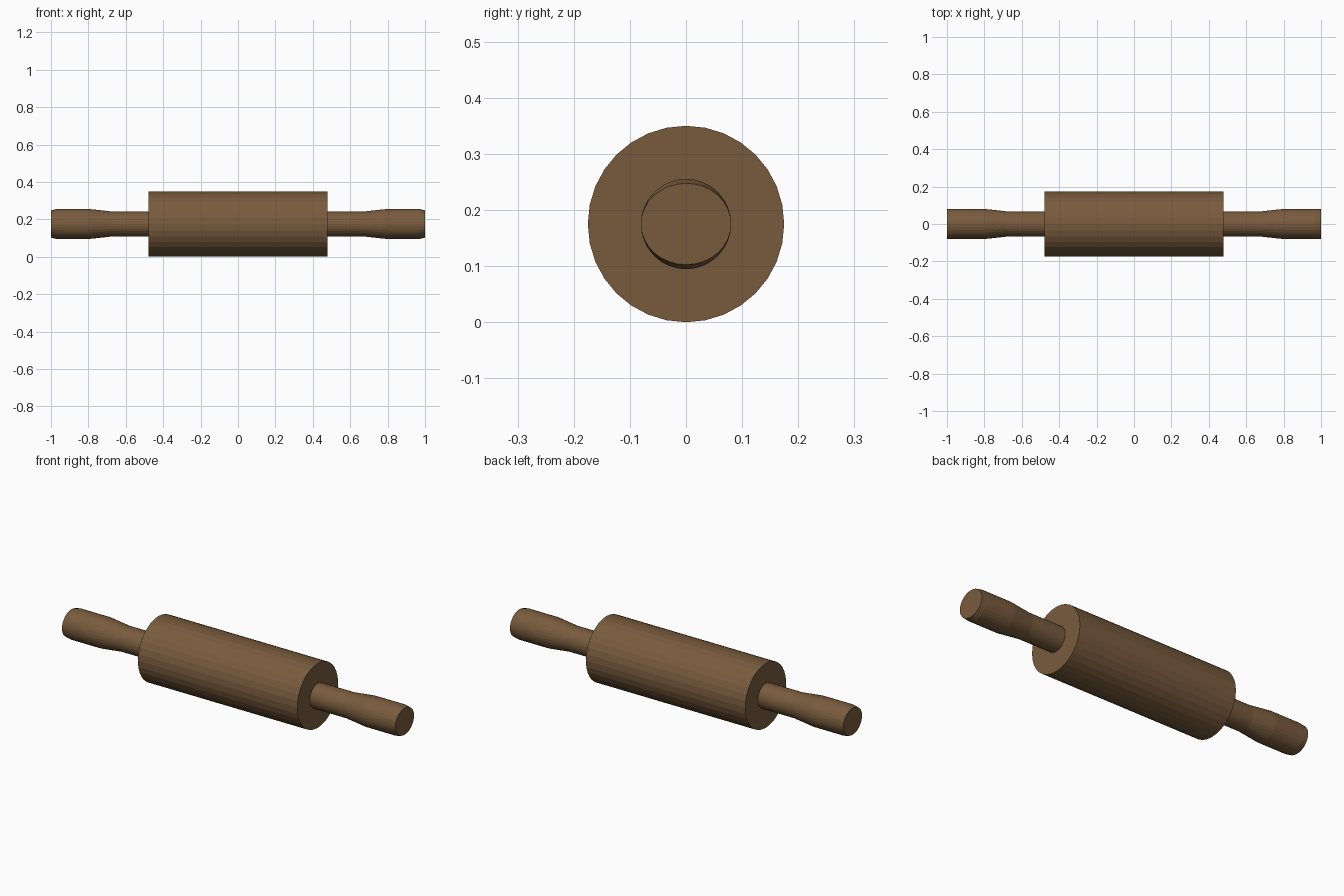
import bpy
import bmesh
from math import cos, sin, tau

if "Cube" in bpy.data.objects:
    bpy.data.objects.remove(bpy.data.objects["Cube"])

SIDES = 32
AXIS_Z = 0.175

wood = bpy.data.materials.new("wood")
wood.diffuse_color = (0.19, 0.105, 0.047, 1)
wood.use_nodes = True
wood.node_tree.nodes["Principled BSDF"].inputs["Base Color"].default_value = wood.diffuse_color


def turned_part(name, profile):
    """Loft rings (x, y radius, z radius) along the x axis and cap both ends."""
    bm = bmesh.new()
    rings = []
    for x, ry, rz in profile:
        rings.append([bm.verts.new((x, ry * cos(tau * i / SIDES), AXIS_Z + rz * sin(tau * i / SIDES)))
                      for i in range(SIDES)])
    for a, b in zip(rings, rings[1:]):
        for i in range(SIDES):
            j = (i + 1) % SIDES
            bm.faces.new((a[i], a[j], b[j], b[i]))
    bm.faces.new(rings[0])
    bm.faces.new(rings[-1])
    bmesh.ops.recalc_face_normals(bm, faces=bm.faces)
    mesh = bpy.data.meshes.new(name)
    bm.to_mesh(mesh)
    bm.free()
    mesh.materials.append(wood)
    obj = bpy.data.objects.new(name, mesh)
    bpy.context.collection.objects.link(obj)
    return obj


# Main roller
turned_part("roller", [(-0.478, 0.175, 0.175), (0.478, 0.175, 0.175)])

# Handles: thin neck, flared grip, end eased only at top and bottom
handle = [(0.47, 0.067, 0.067), (0.675, 0.067, 0.067), (0.80, 0.0805, 0.0805),
          (0.97, 0.0805, 0.0805), (1.0, 0.0805, 0.0725)]
for name, side in (("left_handle", -1), ("right_handle", 1)):
    turned_part(name, [(side * x, ry, rz) for x, ry, rz in handle])
